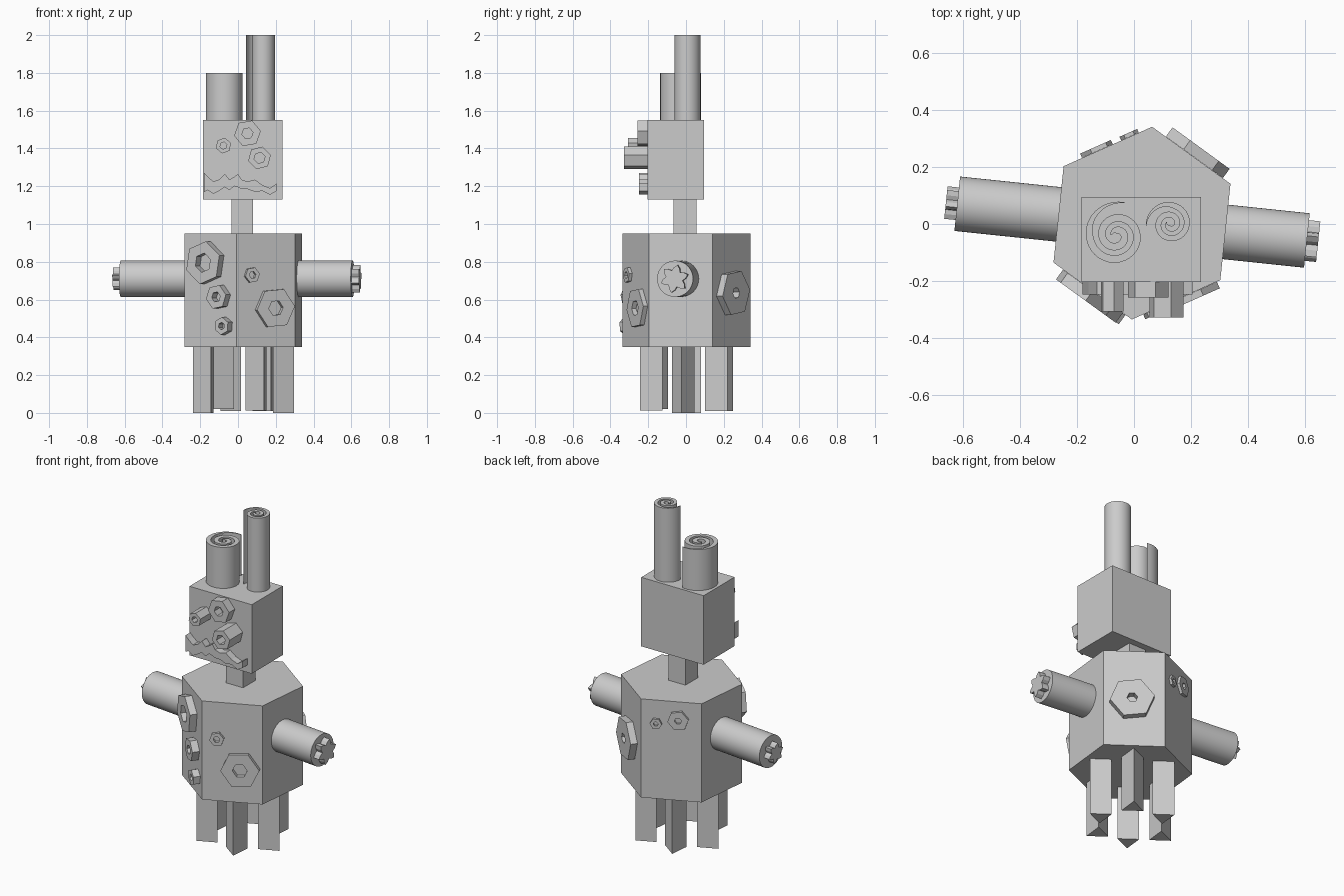
import bpy, bmesh, math
from math import sin, cos, radians, pi
from mathutils import Matrix, Vector

if "Cube" in bpy.data.objects:
    bpy.data.objects.remove(bpy.data.objects["Cube"])

GREY = bpy.data.materials.new("plain grey")
GREY.diffuse_color = (0.6, 0.6, 0.6, 1)
GREY.use_nodes = True
GREY.node_tree.nodes["Principled BSDF"].inputs["Base Color"].default_value = GREY.diffuse_color
CX, CY, TILT = 0.028, 0.003, -6     # body axis and its turn in degrees
APOTHEM = 0.295


def finish(name, bm, matrix, smooth):
    bmesh.ops.recalc_face_normals(bm, faces=bm.faces)
    bm.transform(matrix)
    mesh = bpy.data.meshes.new(name)
    bm.to_mesh(mesh)
    bm.free()
    mesh.materials.append(GREY)
    ob = bpy.data.objects.new(name, mesh)
    bpy.context.collection.objects.link(ob)
    if smooth:
        bpy.ops.object.select_all(action='DESELECT')
        ob.select_set(True)
        bpy.context.view_layer.objects.active = ob
        bpy.ops.object.shade_smooth_by_angle(angle=radians(35))
    return ob


def prism(name, outline, depth, matrix, smooth=False):
    """Solid extrusion of a closed outline along local z."""
    bm = bmesh.new()
    face = bm.faces.new([bm.verts.new((x, y, 0)) for x, y in outline])
    ext = bmesh.ops.extrude_face_region(bm, geom=[face])
    verts = [g for g in ext["geom"] if isinstance(g, bmesh.types.BMVert)]
    bmesh.ops.translate(bm, verts=verts, vec=(0, 0, depth))
    return finish(name, bm, matrix, smooth)


def ribbon(name, side_a, side_b, depth, matrix, closed=False, smooth=False):
    """Extruded strip between two polylines; closed makes a ring."""
    bm = bmesh.new()
    a = [bm.verts.new((x, y, 0)) for x, y in side_a]
    b = [bm.verts.new((x, y, 0)) for x, y in side_b]
    n = len(a)
    faces = []
    for i in range(n if closed else n - 1):
        j = (i + 1) % n
        faces.append(bm.faces.new((a[i], a[j], b[j], b[i])))
    ext = bmesh.ops.extrude_face_region(bm, geom=faces)
    verts = [g for g in ext["geom"] if isinstance(g, bmesh.types.BMVert)]
    bmesh.ops.translate(bm, verts=verts, vec=(0, 0, depth))
    return finish(name, bm, matrix, smooth)


def ngon(n, r, start=0.0):
    return [(r * cos(radians(start) + 2 * pi * i / n),
             r * sin(radians(start) + 2 * pi * i / n)) for i in range(n)]


def at(x, y, z):
    return Matrix.Translation((x, y, z))


def wall(angle, side, z, dist=APOTHEM, cx=CX, cy=CY):
    """Frame on an upright wall: x along the wall, y up, z outward."""
    a = radians(angle)
    n, t = Vector((cos(a), sin(a), 0)), Vector((-sin(a), cos(a), 0))
    m = Matrix((t, (0, 0, 1), n)).transposed().to_4x4()
    m.translation = Vector((cx, cy, z)) + n * dist + t * side
    return m


def nut(name, r, hole, depth, matrix, turn):
    ribbon(name, ngon(6, r, turn), ngon(6, hole, turn), depth, matrix, closed=True)


# body, neck and head
prism("body", ngon(6, 0.34, TILT + 30), 0.6, at(CX, CY, 0.35))
prism("neck", [(-0.035, -0.065), (0.08, -0.065), (0.08, 0.055), (-0.035, 0.055)],
      0.18, at(0, 0, 0.95))
prism("head", [(-0.185, -0.203), (0.235, -0.203), (0.235, 0.095), (-0.185, 0.095)],
      0.42, at(0, 0, 1.13))

# six triangular legs, one edge pointing outward
for i, foot in enumerate((0.0, 0.01, 0.01, 0.0, 0.02, 0.012)):
    deg = TILT + 60 * i
    a = radians(deg)
    prism(f"leg_{i + 1}", ngon(3, 0.069, deg), 0.35 - foot,
          at(CX + 0.2 * cos(a), CY + 0.2 * sin(a), foot))

# arms with star-shaped hands
for side, angle, reach, star in (("right", -6, 0.582, 0.075), ("left", 174, 0.652, 0.06)):
    prism(f"{side}_arm", ngon(48, 0.096), reach - 0.27,
          wall(angle, 0, 0.71, dist=0.27), smooth=True)
    pts = []
    for k in range(24):
        t = 2 * pi * k / 24
        r = star * (0.8 + 0.2 * max(-1, min(1, 1.6 * cos(6 * t))))
        pts.append((r * cos(t + 0.3), r * sin(t + 0.3)))
    prism(f"{side}_hand", pts, 0.042, wall(angle, 0, 0.71, dist=reach - 0.002))

# hexagonal nuts on the body: wall angle, side, z, radius, hole, depth, turn
NUTS = [
    (-126, -0.02, 0.795, 0.115, 0.052, 0.042, 20),
    (-126, 0.066, 0.614, 0.066, 0.028, 0.042, 10),
    (-126, 0.10, 0.46, 0.047, 0.02, 0.04, 25),
    (-66, -0.085, 0.73, 0.042, 0.019, 0.018, 10),
    (-66, 0.047, 0.555, 0.11, 0.042, 0.025, 5),
    (54, -0.013, 0.635, 0.125, 0.03, 0.04, 8),
    (114, 0.04, 0.84, 0.06, 0.02, 0.016, 10),
    (114, -0.085, 0.81, 0.034, 0.014, 0.014, 0),
]
for i, (ang, s, z, r, hole, depth, turn) in enumerate(NUTS):
    nut(f"body_nut_{i + 1}", r, hole, depth, wall(ang, s, z), turn)

# nuts on the face
for name, x, z, r, hole, depth, turn in (
        ("left_eye", -0.077, 1.415, 0.042, 0.019, 0.105, 20),
        ("right_eye", 0.05, 1.48, 0.072, 0.03, 0.055, 10),
        ("nose", 0.114, 1.35, 0.062, 0.03, 0.125, 15)):
    nut(name, r, hole, depth, wall(-90, x, z, 0.203, 0, 0), turn)

# wavy mouth between an upper and a lower line
XS = [-0.18, -0.16, -0.13, -0.10, -0.07, -0.045, -0.02, 0.0, 0.02, 0.05, 0.09, 0.13, 0.17, 0.205]
UP = [1.27, 1.25, 1.225, 1.235, 1.265, 1.235, 1.25, 1.265, 1.235, 1.225, 1.235, 1.205, 1.19, 1.215]
LOW = [1.17, 1.18, 1.16, 1.175, 1.195, 1.18, 1.20, 1.195, 1.185, 1.185, 1.17, 1.175, 1.155, 1.175]
ribbon("mouth", list(zip(XS, UP)), list(zip(XS, LOW)), 0.045,
       wall(-90, 0, 0, 0.203, 0, 0))

# ears: rolled-up strips
for name, x, y, r0, pitch, turns, start, way, height in (
        ("left_ear", -0.062, -0.04, 0.12, 0.044, 2.3, 75, 1, 0.25),
        ("right_ear", 0.127, 0.0, 0.086, 0.034, 2.1, 185, -1, 0.45)):
    outer, inner = [], []
    steps = int(turns * 32)
    for k in range(steps + 1):
        u = k / 32
        t = radians(start) + way * 2 * pi * u
        r = r0 - pitch * u
        # the strip tapers to a tip at both ends
        w = pitch * 0.6 * min(1, 0.1 + u * 3, 0.1 + (turns - u) * 3)
        outer.append((r * cos(t), r * sin(t)))
        inner.append(((r - w) * cos(t), (r - w) * sin(t)))
    ribbon(name, outer, inner, height, at(x, y, 1.55), smooth=True)
